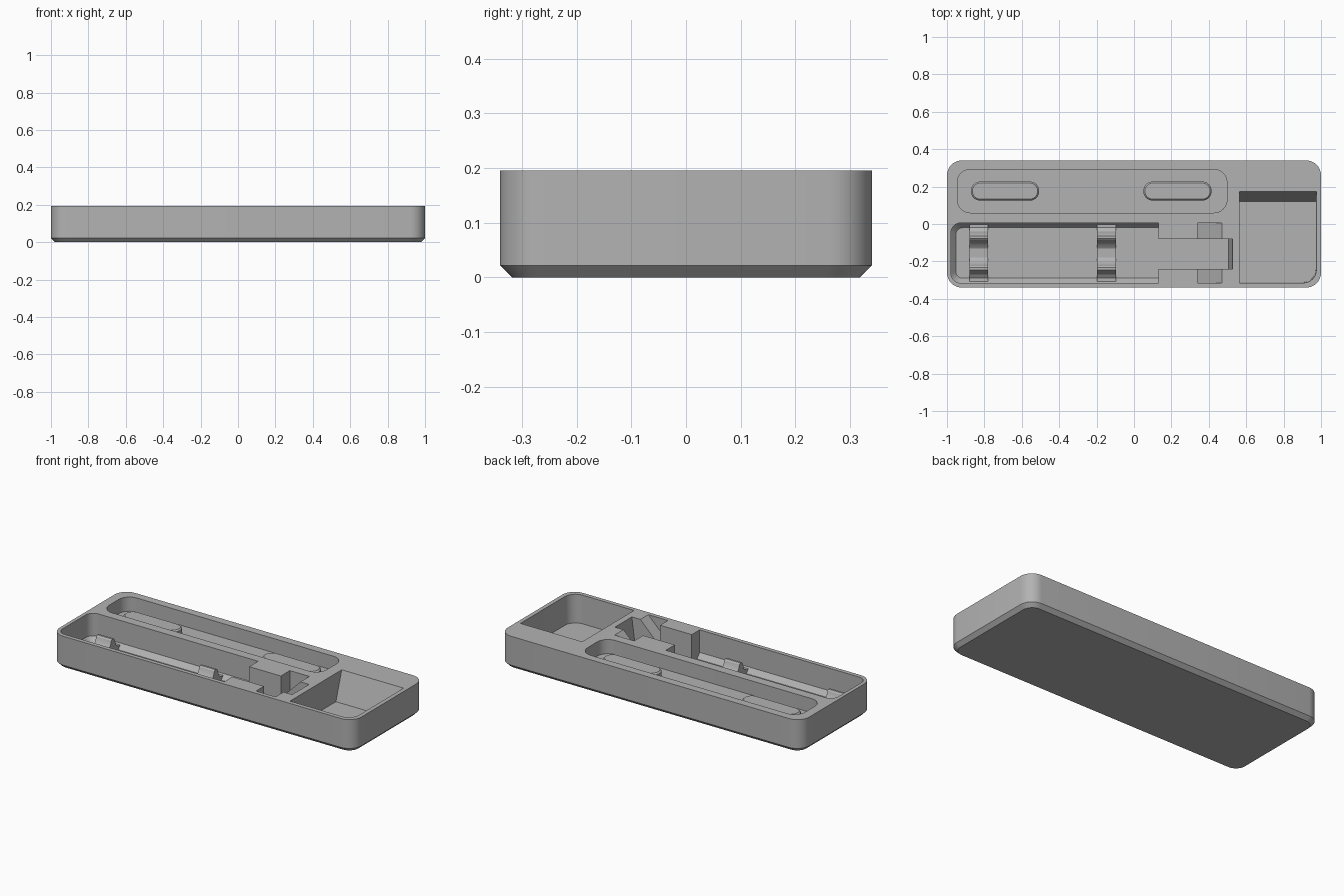
import bpy, bmesh, math

if "Cube" in bpy.data.objects:
    bpy.data.objects.remove(bpy.data.objects["Cube"])

grey = bpy.data.materials.new("tray grey")
grey.diffuse_color = (0.45, 0.45, 0.45, 1)
grey.use_nodes = True
grey.node_tree.nodes["Principled BSDF"].inputs["Base Color"].default_value = grey.diffuse_color


def rounded(x0, x1, y0, y1, radii, seg=8):
    """Rounded rectangle; radii run front-left, front-right, back-right, back-left."""
    corners = [(x0, y0, 1, 1, 180), (x1, y0, -1, 1, 270),
               (x1, y1, -1, -1, 0), (x0, y1, 1, -1, 90)]
    pts = []
    for (x, y, sx, sy, start), r in zip(corners, radii):
        for i in range(seg + 1 if r > 0 else 1):
            a = math.radians(start + 90 * i / seg)
            pts.append((x + sx * r + r * math.cos(a), y + sy * r + r * math.sin(a))
                       if r > 0 else (x, y))
    return pts


def loft(name, rings):
    """Closed solid through matching rings of 3D points."""
    bm = bmesh.new()
    loops = [[bm.verts.new(p) for p in ring] for ring in rings]
    n = len(loops[0])
    for a, b in zip(loops, loops[1:]):
        for i in range(n):
            bm.faces.new((a[i], a[(i + 1) % n], b[(i + 1) % n], b[i]))
    bm.faces.new(loops[0][::-1])
    bm.faces.new(loops[-1])
    bmesh.ops.recalc_face_normals(bm, faces=bm.faces)
    mesh = bpy.data.meshes.new(name)
    bm.to_mesh(mesh)
    bm.free()
    mesh.materials.append(grey)
    ob = bpy.data.objects.new(name, mesh)
    bpy.context.collection.objects.link(ob)
    return ob


def stack(name, levels):
    """Loft of (outline, z) levels."""
    return loft(name, [[(x, y, z) for x, y in o] for o, z in levels])


def activate(ob):
    bpy.ops.object.select_all(action='DESELECT')
    ob.select_set(True)
    bpy.context.view_layer.objects.active = ob


def cut(ob, cutter):
    mod = ob.modifiers.new("cut", 'BOOLEAN')
    mod.operation, mod.solver, mod.object = 'DIFFERENCE', 'EXACT', cutter
    activate(ob)
    bpy.ops.object.modifier_apply(modifier=mod.name)
    bpy.data.objects.remove(cutter)


TOP, OVER, FLOOR = 0.195, 0.3, 0.03

# Tray block with chamfered underside
body = stack("tray_body", [
    (rounded(-0.978, 0.978, -0.318, 0.318, [0.06] * 4), 0),
    (rounded(-1, 1, -0.34, 0.34, [0.08] * 4), 0.022),
    (rounded(-1, 1, -0.34, 0.34, [0.08] * 4), TOP)])

# Shallow back recess
recess = rounded(-0.945, 0.497, 0.06, 0.292, [0.07] * 4)
cut(body, stack("recess_cutter", [(recess, 0.11), (recess, OVER)]))

# Deep front pocket with a chamfered floor edge
wide = rounded(-0.978, 0.13, -0.315, 0.005, [0.05, 0, 0, 0.05])
narrow = rounded(-0.952, 0.13, -0.29, -0.02, [0.035, 0, 0, 0.035])
cut(body, stack("pocket_cutter", [(narrow, FLOOR), (wide, FLOOR + 0.03), (wide, OVER)]))

# Narrow channel, steep at its far end
low = rounded(0, 0.505, -0.24, -0.08, [0] * 4)
high = rounded(0, 0.527, -0.24, -0.08, [0] * 4)
cut(body, stack("channel_cutter", [(low, FLOOR), (high, TOP), (high, OVER)]))

# Ramped finger notches either side of the channel
ramp = [(0.34, 0.065), (0.47, TOP), (0.47, OVER), (0.34, OVER)]
cut(body, loft("notch_cutter", [[(x, y, z) for x, z in ramp] for y in (-0.315, 0.005)]))

# Square compartment with a sloping back wall
cut(body, stack("compartment_cutter", [
    (rounded(0.565, 0.972, -0.312, 0.12, [0, 0.07, 0, 0]), 0.025),
    (rounded(0.565, 0.975, -0.315, 0.175, [0, 0.07, 0, 0]), TOP),
    (rounded(0.565, 0.975, -0.315, 0.175, [0, 0.07, 0, 0]), OVER)]))
parts = [body]

# Raised pads in the back recess
for side, x in (("left", -0.872), ("right", 0.05)):
    def pad(d):
        return rounded(x + d, x + 0.365 - d, 0.125 + d, 0.227 - d, [0.05 - d] * 4)
    parts.append(stack(side + "_pad", [(pad(0), 0.1), (pad(0), 0.144), (pad(0.008), 0.152)]))

# Cradle clips on the pocket floor, mirrored about their middle
half = [(0.158, 0.02), (0.158, 0.052), (0.135, 0.052), (0.115, 0.066), (0.1, 0.105),
        (0.09, 0.115), (0.078, 0.115), (0.07, 0.108), (0.062, 0.085), (0.045, 0.063),
        (0.024, 0.05)]
profile = half + [(-u, z) for u, z in reversed(half)]
for side, x in (("left", -0.88), ("right", -0.197)):
    parts.append(loft(side + "_clip",
                      [[(px, u - 0.155, z) for u, z in profile] for px in (x, x + 0.1)]))

for ob in parts:
    activate(ob)
    bpy.ops.object.shade_smooth_by_angle(angle=math.radians(25))
